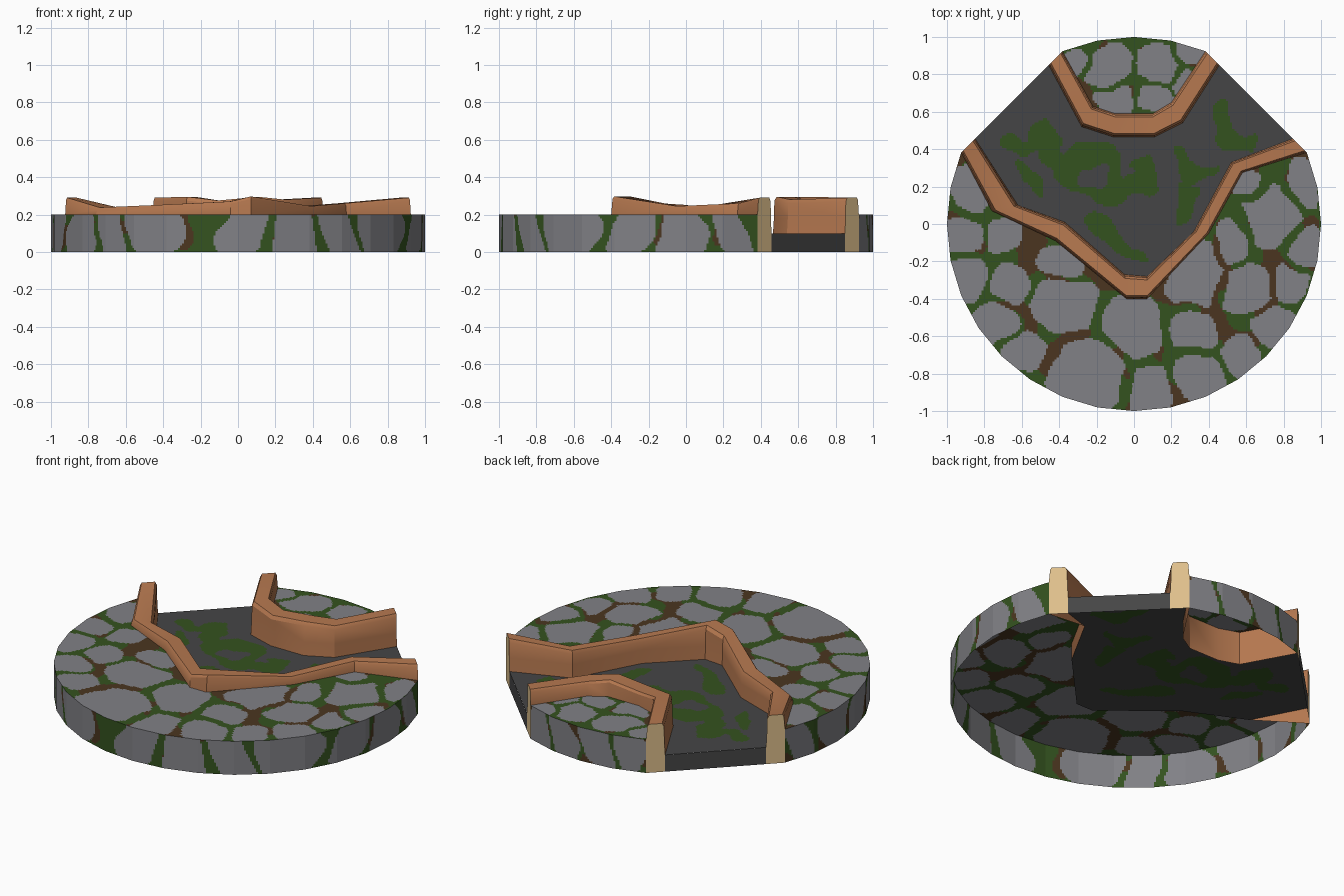
import bpy, bmesh, math
from mathutils import Vector, noise

if "Cube" in bpy.data.objects:
    bpy.data.objects.remove(bpy.data.objects["Cube"])

SEG, TOP, FLOOR, STEP = 32, 0.2, 0.1, 0.0115


def mat(name, c):
    m = bpy.data.materials.new(name)
    m.diffuse_color = (*c, 1)
    m.use_nodes = True
    m.node_tree.nodes["Principled BSDF"].inputs["Base Color"].default_value = m.diffuse_color
    return m


STONE = mat("grey stone", (0.22, 0.22, 0.238))
MOSS = mat("green moss", (0.034, 0.085, 0.0135))
SOIL = mat("brown soil", (0.070, 0.036, 0.014))
DARK = mat("dark path", (0.060, 0.060, 0.061))
CLAY = mat("clay curb", (0.47, 0.19, 0.08))
CREAM = mat("cream cut end", (0.73, 0.52, 0.26))
STONE_MATS = [STONE, MOSS, SOIL]


def finish(bm, name, mats, smooth=False):
    me = bpy.data.meshes.new(name)
    bm.to_mesh(me)
    bm.free()
    ob = bpy.data.objects.new(name, me)
    bpy.context.collection.objects.link(ob)
    for m in mats:
        me.materials.append(m)
    if smooth:
        bpy.context.view_layer.objects.active = ob
        ob.select_set(True)
        bpy.ops.object.shade_smooth_by_angle(angle=math.radians(30))
        ob.select_set(False)


def rim(i):
    a = i * math.tau / SEG
    return (math.cos(a), math.sin(a))


# paving stones on top: centre x, y and half sizes
TOP_STONES = [
    (-.89, .17, .09, .16), (-.91, -.05, .11, .12), (-.70, -.06, .10, .10),
    (-.66, -.33, .11, .10), (-.90, -.28, .10, .14), (-.36, -.45, .19, .17),
    (-.76, -.55, .14, .12), (-.56, -.68, .14, .12), (-.26, -.82, .22, .20),
    (-.01, -.55, .18, .18), (-.38, -.20, .12, .09), (.32, -.57, .14, .13),
    (.09, -.87, .14, .15), (.34, -.80, .17, .14), (.33, -.27, .16, .19),
    (.57, -.70, .13, .12), (.60, -.34, .14, .13), (.74, .04, .18, .17),
    (.53, -.10, .10, .14), (.92, -.12, .10, .13), (.90, .20, .09, .14),
    (.75, -.53, .12, .12), (.84, -.32, .10, .11), (.62, .22, .09, .09),
    (-.13, .85, .14, .11), (.12, .86, .12, .11), (.30, .92, .08, .07),
    (-.31, .86, .07, .08), (-.10, .66, .12, .08), (.12, .67, .10, .08),
    (.27, .75, .07, .07)]
# stones around the side: angle in degrees, half width
SIDE_STONES = [(math.radians(a), .1, w, .15) for a, w in [
    (14, .09), (-1, .13), (-17, .13), (-39, .2), (-57, .13), (-72, .14), (-89, .15),
    (-117, .18), (-133, .09), (-148, .14), (-165, .13), (-181, .13), (-197, .09),
    (72, .09), (83, .1), (96, .11), (107, .09)]]


def paving(stones, p, seed):
    # stone inside the nearest rounded shape, otherwise a moss or soil joint
    q = p + 0.04 * noise.noise_vector(p * 7 + seed)
    d = sorted(math.hypot((q.x - x) / rx, (q.y - y) / ry) for x, y, rx, ry in stones)
    gap = 0.30 + 0.16 * noise.noise(p * 4 + seed)
    if d[0] < 1.02 and d[1] - d[0] > gap:
        return 0
    return 2 if noise.noise(p * 6 + Vector((9, 4, 2))) > 0.14 else 1


def top_rule(p):
    return paving(TOP_STONES, p, Vector((1, 2, 3)))


def side_rule(p):
    a = math.atan2(p.y, p.x)
    if a > math.radians(120):
        a -= math.tau
    lean = (p.z - .1) * .4 * math.sin(a * 5)
    return paving(SIDE_STONES, Vector((a + lean, p.z, 0)), Vector((5, 1, 0)))


# meandering moss strands on the sunken path
STRANDS = [[(-.64, .46), (-.55, .41), (-.45, .47)], [(-.5, .5), (-.42, .36)],
           [(-.08, .2), (-.12, .36), (-.33, .36), (-.35, .2), (-.2, .17), (.05, .2)],
           [(-.6, .32), (-.5, .2)], [(.05, .32), (.1, .22)],
           [(.25, .38), (.3, .28), (.42, .28)], [(.3, .15), (.25, .05)],
           [(.45, .58), (.5, .48), (.62, .42)], [(-.2, .02), (-.1, -.08), (0, -.2)]]


def path_rule(p):
    q = (p + 0.07 * noise.noise_vector(p * 8)).xy
    r = 0.05 + 0.03 * noise.noise(p * 7)
    for s in STRANDS:
        for a, b in zip(s, s[1:]):
            a, b = Vector(a), Vector(b)
            t = max(0, min(1, (q - a).dot(b - a) / (b - a).length_squared))
            if (q - a.lerp(b, t)).length < r:
                return 1
    return 0


def paint(bm, rule):
    for f in bm.faces:
        f.material_index = rule(f.calc_center_median())


def painted_plate(name, outline, z, rule, mats):
    # flat outline cut into a fine grid so the pattern can follow faces
    bm = bmesh.new()
    f = bm.faces.new([bm.verts.new((x, y, z)) for x, y in outline])
    f.normal_update()
    if f.normal.z < 0:
        f.normal_flip()
    bmesh.ops.triangulate(bm, faces=[f])
    for ax in (0, 1):
        lo, hi = min(p[ax] for p in outline), max(p[ax] for p in outline)
        no = (1, 0, 0) if ax == 0 else (0, 1, 0)
        for k in range(1, int((hi - lo) / STEP) + 1):
            co = [v * (lo + k * STEP) for v in no]
            bmesh.ops.bisect_plane(bm, geom=bm.verts[:] + bm.edges[:] + bm.faces[:],
                                   plane_co=co, plane_no=no)
    paint(bm, rule)
    finish(bm, name, mats)


# curb outlines: (stone side, path side, height) at each station
A, B = rim(2), rim(6)
LONG = [((-A[0], A[1]), (-.85, .457), .29), ((-.76, .07), (-.62, .10), .238),
        ((-.42, -.09), (-.37, .01), .252), ((-.04, -.40), (-.05, -.27), .27),
        ((.07, -.40), (.07, -.28), .297), ((.40, -.05), (.32, -.04), .245),
        ((.58, .275), (.52, .33), .26), (A, (.85, .457), .29)]
ARC = [((-B[0], B[1]), (-.457, .85), .29), ((-.22, .63), (-.28, .52), .295),
       ((-.10, .59), (-.11, .465), .275), ((.10, .59), (.11, .465), .295),
       ((.20, .65), (.26, .54), .28), (B, (.457, .85), .29)]


def curb(name, stations, foot):
    bm = bmesh.new()
    rings = []
    for s, c, h in stations:
        end = s in (stations[0][0], stations[-1][0])
        prof = [(0, 0 if end else foot), (0, TOP), (.06, h - .013), (.14, h), (.84, h),
                (.94, h - .02), (.96, .18), (1, FLOOR), (1, 0)]
        rings.append([bm.verts.new((s[0] + (c[0] - s[0]) * t,
                                    s[1] + (c[1] - s[1]) * t, z)) for t, z in prof])
    for r0, r1 in zip(rings, rings[1:]):
        for j in range(len(r0) - 2):      # path side stops at the floor
            bm.faces.new((r0[j], r1[j], r1[j + 1], r0[j + 1]))
    caps = [bm.faces.new(rings[0]), bm.faces.new(rings[-1][::-1])]
    for f in caps:
        f.material_index = 1
    bmesh.ops.recalc_face_normals(bm, faces=bm.faces[:])
    bm.normal_update()
    if sum(f.normal.z * f.calc_area() for f in bm.faces) < 0:
        bmesh.ops.reverse_faces(bm, faces=bm.faces[:])
    bmesh.ops.delete(bm, geom=[v for v in bm.verts if not v.link_faces], context='VERTS')
    finish(bm, name, [CLAY, CREAM], True)


curb("front_curb", LONG, FLOOR)
curb("back_curb", ARC, 0)

# paved tops in front of and behind the path
long_edge, arc_edge = [s[0] for s in LONG], [s[0] for s in ARC]
painted_plate("front_paving", long_edge[::-1] + [rim(i) for i in range(15, 34)],
              TOP, top_rule, STONE_MATS)
painted_plate("back_paving", arc_edge + [rim(i) for i in range(7, 10)],
              TOP, top_rule, STONE_MATS)

# sunken path and its two end walls
painted_plate("path_floor", long_edge + arc_edge[::-1], FLOOR, path_rule, [DARK, MOSS])
bm = bmesh.new()
for s in (1, -1):
    p, q = LONG[-1][1], ARC[-1][1]
    loop = [(p, 0), (q, 0), (q, FLOOR), (p, FLOOR)][::s]
    bm.faces.new([bm.verts.new((s * c[0], c[1], z)) for c, z in loop])
finish(bm, "path_ends", [DARK])

# paved outer side, open where the path leaves the disc
bm = bmesh.new()
N = 18
for i in range(SEG):
    if i in range(2, 6) or i in range(10, 14):
        continue
    a, b = Vector((*rim(i), 0)), Vector((*rim(i + 1), 0))
    g = [[bm.verts.new(a.lerp(b, u / N) + Vector((0, 0, TOP * w / N)))
          for u in range(N + 1)] for w in range(N + 1)]
    for w in range(N):
        for u in range(N):
            bm.faces.new((g[w][u], g[w][u + 1], g[w + 1][u + 1], g[w + 1][u]))
paint(bm, side_rule)
finish(bm, "paved_side", STONE_MATS)
